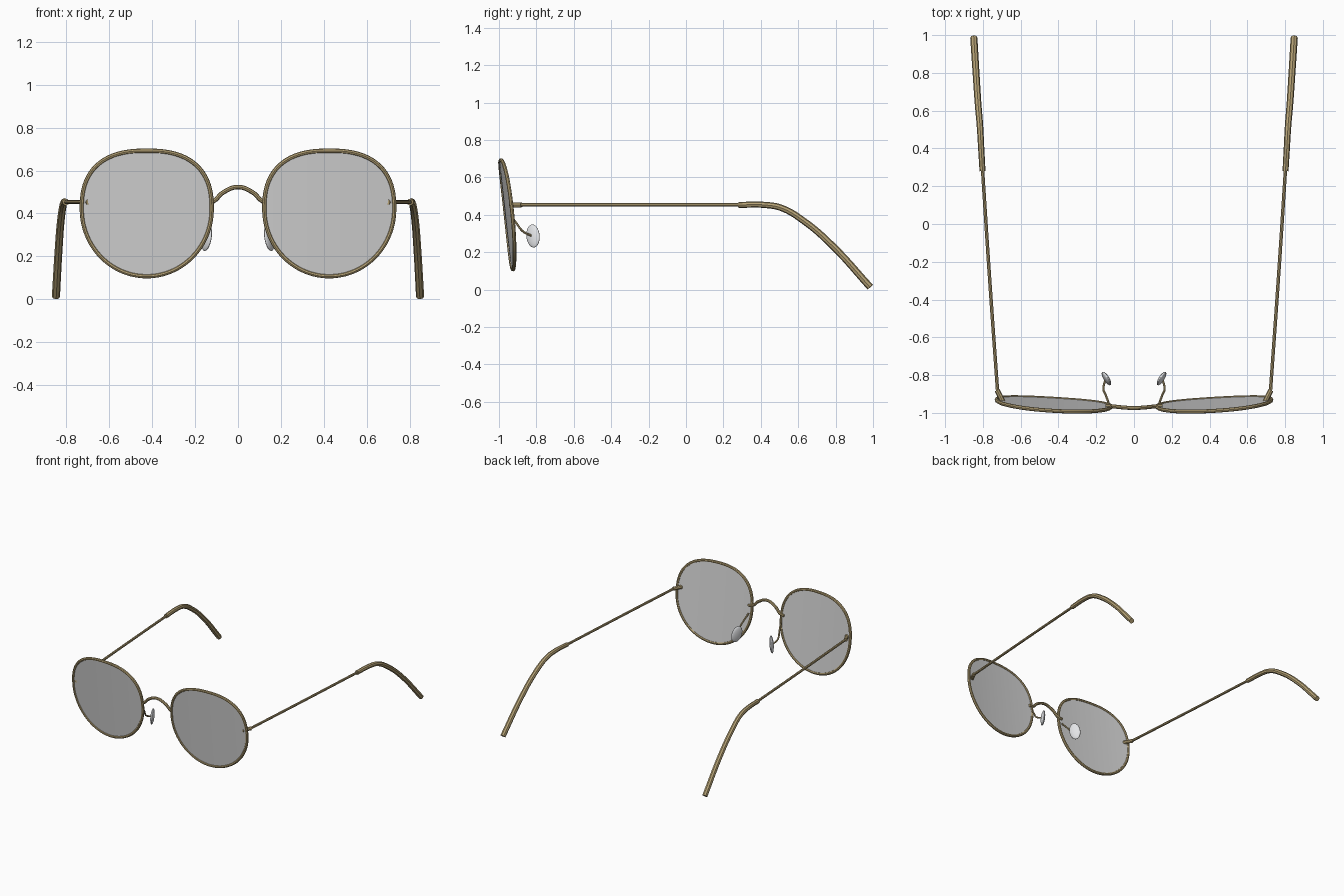
import bpy, bmesh, math

cube = bpy.data.objects.get("Cube")
if cube:
    bpy.data.objects.remove(cube, do_unlink=True)

TOP_POWER, TOP, BOTTOM, HALF_WIDTH = 2.5, 0.272, 0.312, 0.302


def material(name, rgb):
    mat = bpy.data.materials.new(name)
    mat.use_nodes = True
    mat.diffuse_color = (*rgb, 1)
    mat.node_tree.nodes["Principled BSDF"].inputs["Base Color"].default_value = (*rgb, 1)
    return mat


gold = material("antique gold", (0.47, 0.365, 0.18))
grey = material("grey lens", (0.66, 0.66, 0.66))
clear = material("pale silicone", (0.78, 0.79, 0.81))


def smooth(obj):
    bpy.ops.object.select_all(action='DESELECT')
    obj.select_set(True)
    bpy.context.view_layer.objects.active = obj
    bpy.ops.object.shade_smooth_by_angle(angle=math.radians(40))


def tube(name, points, depth, radii=None, cyclic=False):
    """Eight-sided wire through the points, converted to a mesh."""
    data = bpy.data.curves.new(name, 'CURVE')
    data.dimensions = '3D'
    data.bevel_depth = depth
    data.bevel_resolution = 2
    data.resolution_u = 2 if cyclic else 8
    data.use_fill_caps = True
    spline = data.splines.new('BEZIER')
    spline.bezier_points.add(len(points) - 1)
    for i, (bp, co) in enumerate(zip(spline.bezier_points, points)):
        bp.co = co
        bp.handle_left_type = bp.handle_right_type = 'AUTO'
        bp.radius = radii[i] if radii else 1
    spline.use_cyclic_u = cyclic
    data.materials.append(gold)
    obj = bpy.data.objects.new(name, data)
    bpy.context.collection.objects.link(obj)
    bpy.ops.object.select_all(action='DESELECT')
    obj.select_set(True)
    bpy.context.view_layer.objects.active = obj
    bpy.ops.object.convert(target='MESH')
    smooth(bpy.context.object)


def on_front(u, v, side):
    """Place outline coordinates on the tilted, slightly curved front."""
    z = 0.42 + v
    y = -0.957 - 0.11 * (z - 0.4) + 0.06 * u + 0.12 * u * u
    return (side * (0.425 + u), y, z)


def rim_point(angle, side):
    """Outline that is round below and squarer on top."""
    c, s = math.cos(angle), math.sin(angle)
    if s > 0:
        u = math.copysign(abs(c) ** (2 / TOP_POWER), c)
        v = TOP * s ** (2 / TOP_POWER)
    else:
        u, v = c, BOTTOM * s
    return on_front(u * HALF_WIDTH, v, side)


def lens(name, side, strips=36):
    """Lens made of flat vertical strips."""
    bm = bmesh.new()
    columns = []
    for i in range(strips + 1):
        u = math.cos(math.pi * i / strips)
        top = TOP * max(0, 1 - abs(u) ** TOP_POWER) ** (1 / TOP_POWER)
        low = -BOTTOM * math.sqrt(max(0, 1 - u * u))
        columns.append([bm.verts.new(on_front(u * HALF_WIDTH, v, side)) for v in (top, low)])
    for a, b in zip(columns, columns[1:]):
        bm.faces.new((a[0], b[0], b[1], a[1]))
    bmesh.ops.remove_doubles(bm, verts=bm.verts, dist=0.0001)
    bmesh.ops.recalc_face_normals(bm, faces=bm.faces)
    mesh = bpy.data.meshes.new(name)
    bm.to_mesh(mesh)
    bm.free()
    mesh.materials.append(grey)
    obj = bpy.data.objects.new(name, mesh)
    bpy.context.collection.objects.link(obj)
    solid = obj.modifiers.new("thickness", 'SOLIDIFY')
    solid.thickness = 0.008
    solid.offset = 0


for label, side in (("left", 1), ("right", -1)):
    def flip(points):
        return [(side * x, y, z) for x, y, z in points]

    # Lens and the wire rim around it
    lens(label + "_lens", side)
    tube(label + "_rim", [rim_point(math.tau * i / 64, side) for i in range(64)],
         0.0105, cyclic=True)

    # End piece, temple wire and bent ear sleeve
    tube(label + "_end_piece", flip([(0.695, -0.94, 0.453), (0.712, -0.905, 0.453),
                                     (0.725, -0.88, 0.453)]), 0.014)
    tube(label + "_temple", flip([(0.722, -0.89, 0.453), (0.765, -0.28, 0.453),
                                  (0.804, 0.32, 0.453)]), 0.009)
    tube(label + "_ear_sleeve",
         flip([(0.802, 0.28, 0.453), (0.810, 0.42, 0.453), (0.815, 0.51, 0.437),
               (0.825, 0.63, 0.367), (0.835, 0.78, 0.238), (0.848, 0.985, 0.0135)]),
         0.019, radii=(0.84, 0.87, 0.9, 0.93, 0.96, 1))

    # Nose pad on its bent wire arm
    tube(label + "_pad_arm", flip([(0.135, -0.945, 0.40), (0.148, -0.91, 0.36),
                                   (0.162, -0.87, 0.31), (0.152, -0.825, 0.288)]), 0.006)
    bpy.ops.mesh.primitive_uv_sphere_add(segments=24, ring_count=12,
                                         location=(side * 0.146, -0.818, 0.287),
                                         rotation=(0.2, -0.1 * side, -0.52 * side))
    pad = bpy.context.object
    pad.name = label + "_nose_pad"
    pad.scale = (0.014, 0.04, 0.063)
    pad.data.materials.append(clear)
    smooth(pad)

# Arched bridge between the rims
half = [(0.15, -0.962, 0.45), (0.115, -0.965, 0.457), (0.07, -0.97, 0.497)]
tube("bridge", [(-x, y, z) for x, y, z in half] + [(0, -0.974, 0.523)] + half[::-1], 0.0105)
